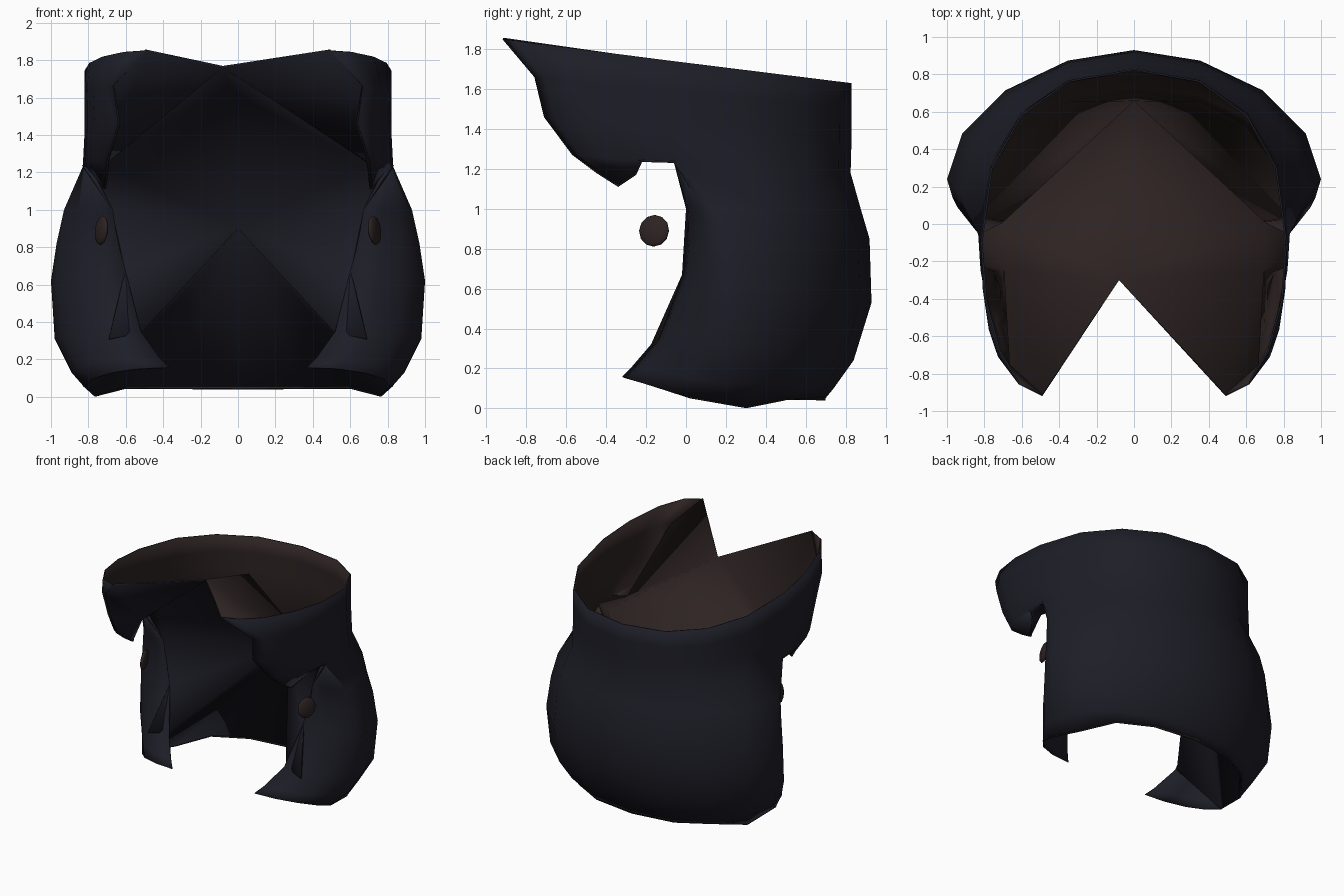
import bpy, bmesh, math

cube = bpy.data.objects.get("Cube")
if cube:
    bpy.data.objects.remove(cube)


def material(name, rgb):
    m = bpy.data.materials.new(name)
    m.use_nodes = True
    m.diffuse_color = (*rgb, 1)
    m.node_tree.nodes["Principled BSDF"].inputs["Base Color"].default_value = (*rgb, 1)
    return m


navy = material("navy_cloth", (0.0125, 0.0125, 0.0205))
brown = material("brown_lining", (0.026, 0.0165, 0.016))


def smooth(ob, angle):
    bpy.ops.object.select_all(action='DESELECT')
    ob.select_set(True)
    bpy.context.view_layer.objects.active = ob
    bpy.ops.object.shade_smooth_by_angle(angle=math.radians(angle))


def sheet(name, verts, faces, angle=60):
    """Thin cloth: navy outside, brown lining inside, navy facing inside the front flaps."""
    me = bpy.data.meshes.new(name)
    me.from_pydata(verts, [], faces)
    bm = bmesh.new()
    bm.from_mesh(me)
    bmesh.ops.remove_doubles(bm, verts=bm.verts, dist=0.0005)
    bm.to_mesh(me)
    bm.free()
    for m in (navy, brown, navy, navy):
        me.materials.append(m)
    for p in me.polygons:
        if p.center.z < 0.3 and p.center.y < 0.1:
            p.material_index = 2
    ob = bpy.data.objects.new(name, me)
    bpy.context.collection.objects.link(ob)
    smooth(ob, angle)
    mod = ob.modifiers.new("thickness", 'SOLIDIFY')
    mod.thickness = 0.01
    mod.offset = -1
    mod.material_offset = 1


def ring(front, side, back, power, n=4):
    """Open ring: left front edge, around the back, to the right front edge."""
    (fx, fy, fz), (sx, sy, sz), (by, bz) = front, side, back
    half = []
    for i in range(n):
        a = i / n * math.pi / 2
        k = 1 - math.cos(a)
        half.append((fx + (sx - fx) * math.sin(a), fy + (sy - fy) * k, fz + (sz - fz) * k))
    for i in range(n + 1):
        a = i / n * math.pi / 2
        c = max(math.cos(a), 0) ** power
        k = math.sin(a) ** power
        half.append((sx * c, sy + (by - sy) * k, sz + (bz - sz) * k))
    return half + [(-x, y, z) for x, y, z in reversed(half[:-1])]


def loft(rings, start):
    n = len(rings[0])
    faces = [(start + r * n + i, start + (r + 1) * n + i,
              start + (r + 1) * n + i + 1, start + r * n + i + 1)
             for r in range(len(rings) - 1) for i in range(n - 1)]
    return [p for r in rings for p in r], faces


# Upper collar reaching forward, and the coat body below it, joined at the seam
seam = ((0.83, -0.06, 1.23), (0.825, 1.18), 0.88)
collar = [ring(*r) for r in [
    ((0.49, -0.92, 1.85), (0.82, -0.1, 1.745), (0.83, 1.63), 0.88),
    ((0.67, -0.76, 1.66), (0.82, -0.1, 1.6), (0.83, 1.5), 0.88),
    ((0.64, -0.71, 1.46), (0.82, -0.08, 1.42), (0.83, 1.36), 0.88),
    ((0.69, -0.57, 1.27), *seam),
]]
coat = [ring(*r) for r in [
    ((0.79, -0.06, 1.23), *seam),
    ((0.67, 0.0, 1.0), (0.93, 0.14, 1.0), (0.87, 1.02), 1.0),
    ((0.63, 0.0, 0.84), (0.97, 0.2, 0.82), (0.92, 0.85), 1.06),
    ((0.60, -0.02, 0.67), (1.0, 0.24, 0.62), (0.93, 0.53), 1.08),
    ((0.52, -0.15, 0.35), (0.98, 0.24, 0.31), (0.84, 0.24), 1.06),
    ((0.42, -0.27, 0.21), (0.89, 0.15, 0.13), (0.74, 0.1), 1.0),
]]
hem = [(x, y, z - 0.045 * (0.1 < y < 0.4)) for x, y, z in
       ring((0.37, -0.32, 0.16), (0.82, 0.02, 0.05), (0.69, 0.04), 0.9)]
coat.append(hem)
verts, faces = loft(collar, 0)
coat_verts, coat_faces = loft(coat, len(verts))
verts += coat_verts
faces += coat_faces

# Pointed lappets hanging from the collar's lower edge
collar_hem = collar[-1][:4]
lappet = [(0.70, -0.45, 1.18), (0.71, -0.34, 1.11), (0.76, -0.25, 1.17), (0.82, -0.22, 1.235)]
for side in (1, -1):
    for i in range(3):
        quad = [collar_hem[i], lappet[i], lappet[i + 1], collar_hem[i + 1]]
        faces.append(list(range(len(verts), len(verts) + 4))[::side])
        verts += [(side * x, y, z) for x, y, z in quad]
sheet("coat_shell", verts, faces)

# Inner front panel: fans of triangles running from the notch down to the hem
notch, fold, apex = (-0.08, -0.3, 1.76), (-0.04, 0.19, 1.63), (0, 0.65, 0.9)
tip, pocket, shoulder = (0.49, -0.92, 1.85), (0.69, -0.24, 1.26), (0.7, 0.0, 1.24)
chest, waist, corner = (0.67, 0.0, 1.0), (0.6, -0.02, 0.67), (0.52, -0.13, 0.34)
seam_end = (0.83, -0.06, 1.23)
collar_edge = [tip, (0.66, -0.76, 1.66), (0.63, -0.71, 1.46), collar_hem[0], *lappet,
               seam_end, shoulder]
coat_edge = [shoulder, chest, waist, corner, *hem[4:9]]
verts, faces = [], []
for side in (1, -1):
    tris = [(pocket, a, b) for a, b in zip(collar_edge, collar_edge[1:])]
    tris += [(notch, tip, pocket), (notch, pocket, shoulder), (notch, shoulder, fold),
             (fold, shoulder, apex), (shoulder, seam_end, chest)]
    tris += [(apex, a, b) for a, b in zip(coat_edge, coat_edge[1:])]
    # Folded-out point lying over the coat front
    tris.append((waist, (0.69, -0.18, 0.31), corner))
    for tri in tris:
        start = len(verts)
        verts += [p if p in (notch, fold, apex) else (side * p[0], p[1], p[2]) for p in tri]
        faces.append([start, start + 1, start + 2][::-side])
sheet("front_panel", verts, faces, 100)

# Buttons
for side, word in ((1, "left"), (-1, "right")):
    bpy.ops.mesh.primitive_uv_sphere_add(segments=12, ring_count=8, radius=0.08,
                                         location=(side * 0.73, -0.16, 0.89))
    button = bpy.context.object
    button.name = word + "_button"
    button.scale = (1, 1, 0.3)
    button.rotation_euler = (0, side * math.radians(84), -side * math.radians(20))
    button.data.materials.append(brown)
    smooth(button, 60)
